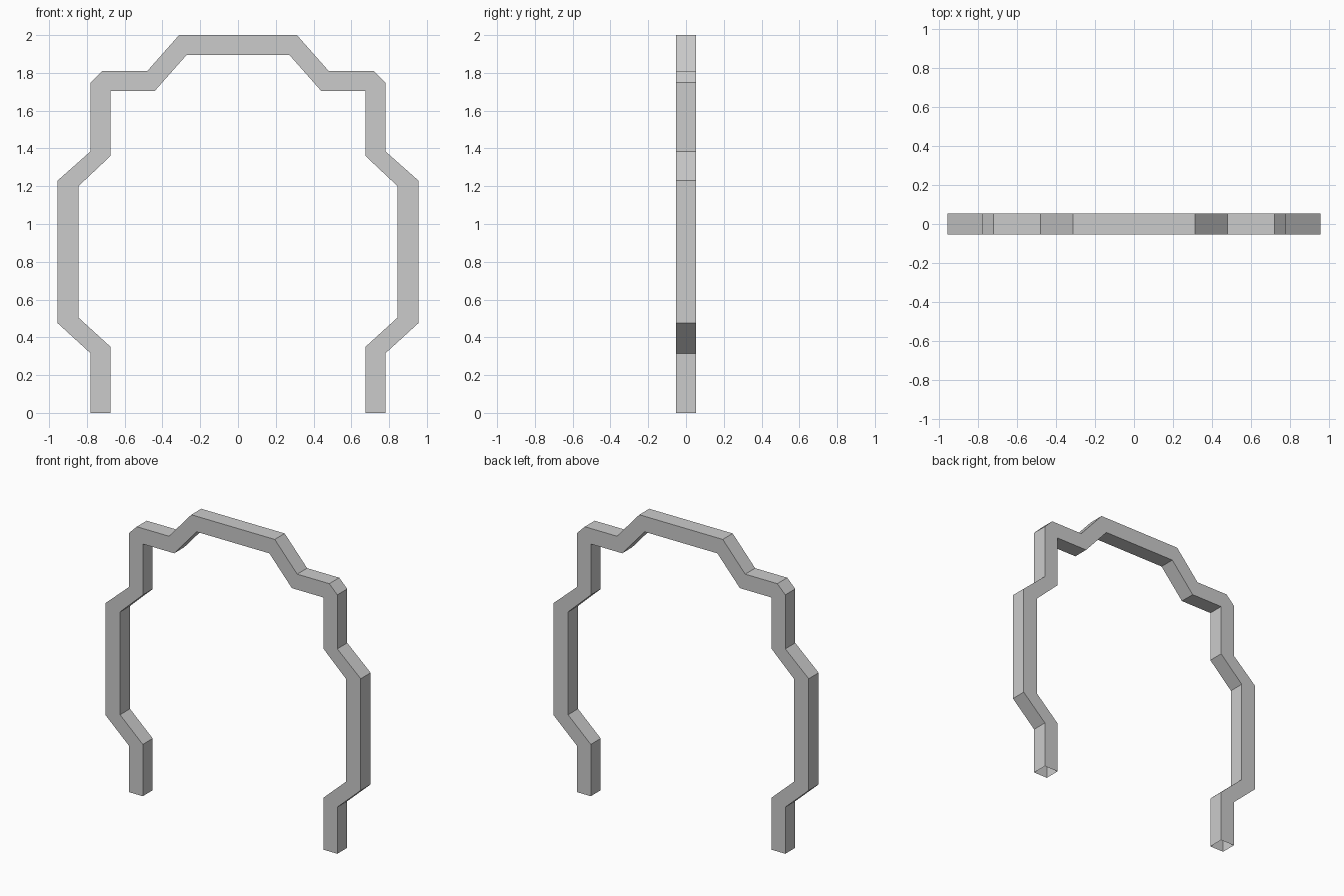
import bpy
import bmesh

cube = bpy.data.objects.get("Cube")
if cube:
    bpy.data.objects.remove(cube, do_unlink=True)

DEPTH = 0.106

# Left half of the frame outline (x, z): outside from foot to crown, then inside
outer = [(0.78, 0), (0.78, 0.315), (0.955, 0.475), (0.955, 1.23), (0.78, 1.385),
         (0.78, 1.75), (0.72, 1.81), (0.48, 1.81), (0.312, 2)]
inner = [(0.675, 0), (0.675, 0.35), (0.845, 0.505), (0.845, 1.2), (0.675, 1.36),
         (0.675, 1.705), (0.44, 1.705), (0.272, 1.895)]


def arch(half):
    """Complete a half outline across the centre plane."""
    return half + [(-x, z) for x, z in reversed(half)]


# Plain grey finish
grey = bpy.data.materials.new("light_grey")
grey.use_nodes = True
grey.diffuse_color = (0.6, 0.6, 0.6, 1)
grey.node_tree.nodes["Principled BSDF"].inputs["Base Color"].default_value = (0.6, 0.6, 0.6, 1)

# Arch profile, extruded through its depth
bm = bmesh.new()
outline = arch(outer) + arch(inner)[::-1]
profile = bm.faces.new([bm.verts.new((x, -DEPTH / 2, z)) for x, z in outline])
result = bmesh.ops.extrude_face_region(bm, geom=[profile], use_keep_orig=True)
back = [v for v in result["geom"] if isinstance(v, bmesh.types.BMVert)]
bmesh.ops.translate(bm, verts=back, vec=(0, DEPTH, 0))
bmesh.ops.recalc_face_normals(bm, faces=bm.faces)

# Open ends at the feet
feet = [f for f in bm.faces if all(v.co.z < 0.001 for v in f.verts)]
bmesh.ops.delete(bm, geom=feet, context="FACES_ONLY")

mesh = bpy.data.meshes.new("arch_frame")
bm.to_mesh(mesh)
bm.free()
mesh.materials.append(grey)
frame = bpy.data.objects.new("arch_frame", mesh)
bpy.context.collection.objects.link(frame)
